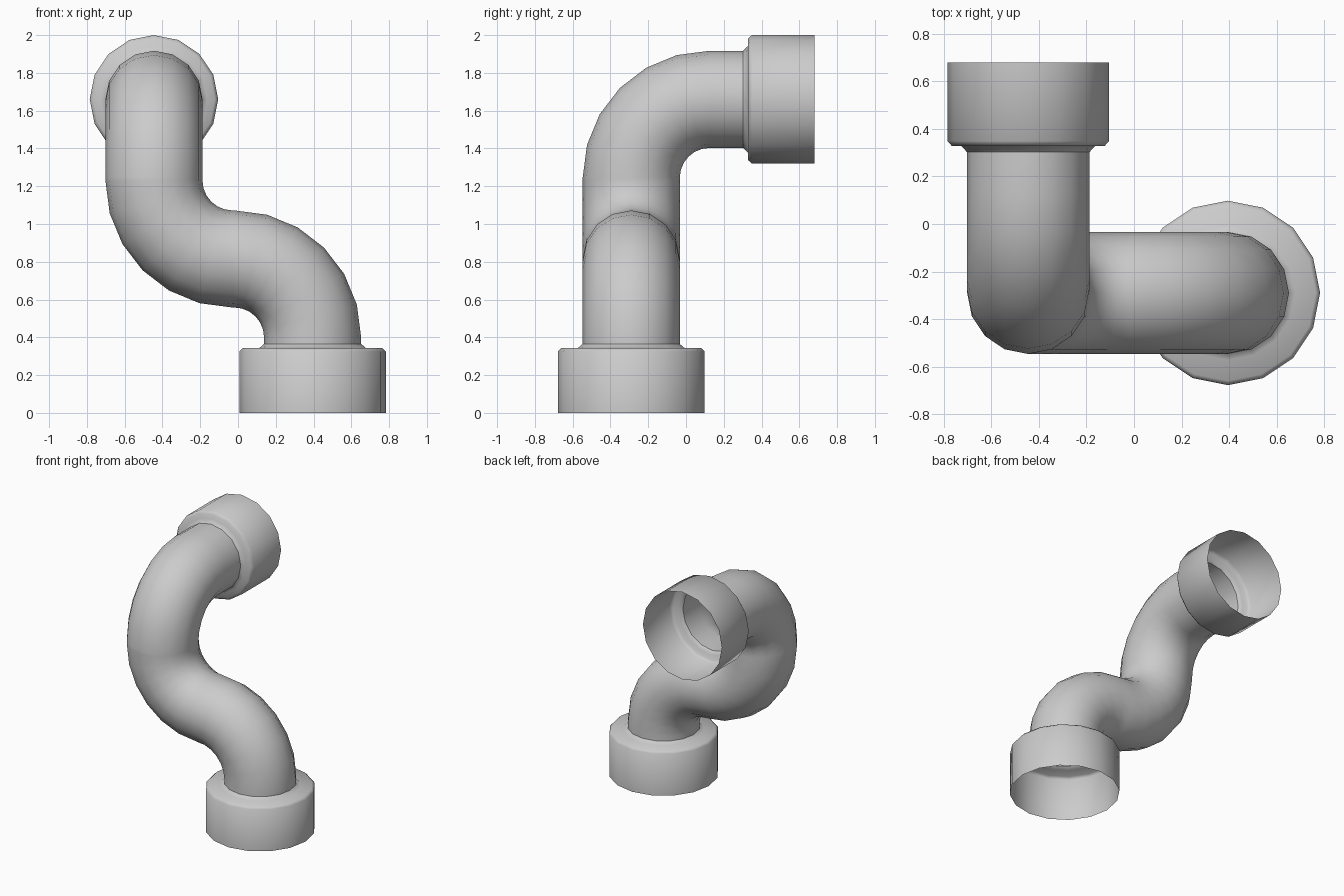
import bpy, bmesh
from math import pi, cos, sin, radians
from mathutils import Matrix, Vector

if "Cube" in bpy.data.objects:
    bpy.data.objects.remove(bpy.data.objects["Cube"])

SIDES = 16
PIPE_R = 0.257
BEND_R = 0.415


def tube(name, rings):
    """Skin an open tube through (frame, radius) rings lying in each frame's xy plane."""
    bm = bmesh.new()
    loops = []
    for frame, r in rings:
        loops.append([bm.verts.new(frame @ Vector((r * cos(2 * pi * i / SIDES),
                                                   r * sin(2 * pi * i / SIDES), 0)))
                      for i in range(SIDES)])
    for a, b in zip(loops, loops[1:]):
        for i in range(SIDES):
            j = (i + 1) % SIDES
            bm.faces.new((a[i], a[j], b[j], b[i]))
    mesh = bpy.data.meshes.new(name)
    bm.to_mesh(mesh)
    bm.free()
    obj = bpy.data.objects.new(name, mesh)
    bpy.context.collection.objects.link(obj)
    bpy.context.view_layer.objects.active = obj
    for o in bpy.context.selected_objects:
        o.select_set(False)
    obj.select_set(True)
    bpy.ops.object.shade_smooth_by_angle(angle=radians(60))
    return obj


def shift(d):
    return Matrix.Translation((0, 0, d))


def bend(frame, toward, steps=6):
    """Frames of a 90 degree elbow turning the local z axis toward a local direction."""
    d = Vector(toward)
    pivot = Matrix.Translation(d * BEND_R)
    axis = Vector((0, 0, 1)).cross(d)
    return [frame @ pivot @ Matrix.Rotation(pi / 2 * k / steps, 4, axis) @ pivot.inverted()
            for k in range(steps + 1)]


# Pipe: three elbows joined by short straights
frames = [Matrix.Translation((0.395, -0.29, 0.36))]
for straight, toward in ((0.04, (-1, 0, 0)), (0.01, (1, 0, 0)), (0.015, (0, 1, 0))):
    frames += bend(frames[-1] @ shift(straight), toward)
frames.append(frames[-1] @ shift(0.182))
tube("bent_pipe", [(f, PIPE_R) for f in frames])

# Bottom socket: open mouth on the ground, stepped shoulder and small flare to the pipe
base = Matrix.Translation((0.395, -0.29, 0))
tube("bottom_socket", [(base @ shift(z), r) for z, r in
                       ((0, 0.388), (0.325, 0.388), (0.343, 0.37),
                        (0.343, 0.283), (0.365, PIPE_R))])

# Upper socket: narrower, facing the back
end = frames[-1]
tube("upper_socket", [(end @ shift(z), r) for z, r in
                      ((-0.005, PIPE_R), (0.022, 0.283), (0.022, 0.322),
                       (0.042, 0.34), (0.373, 0.34))])
